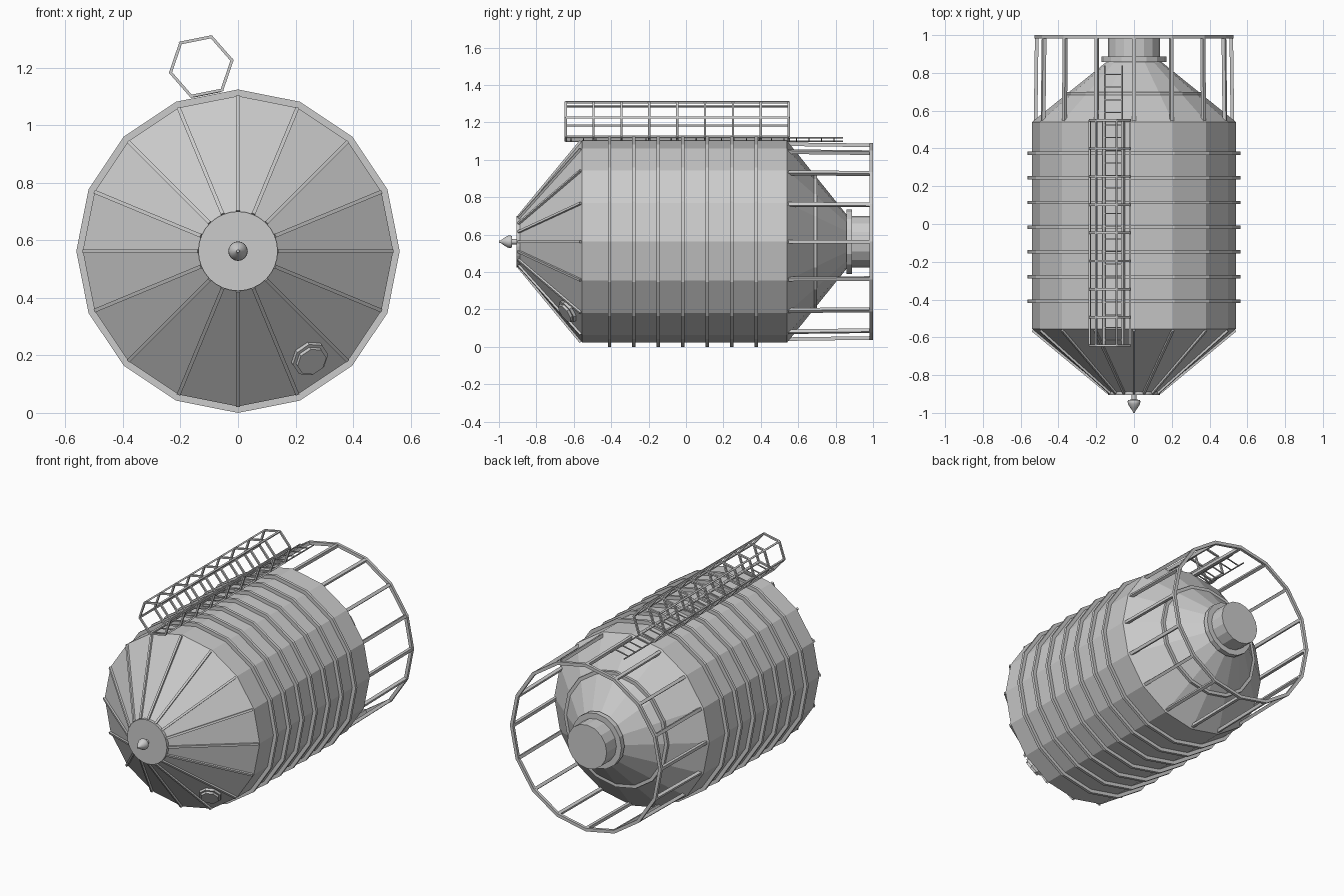
import bpy, bmesh
from math import sin, cos, pi, radians
from mathutils import Vector

if "Cube" in bpy.data.objects:
    bpy.data.objects.remove(bpy.data.objects["Cube"])

C = 0.5625          # height of the silo axis
N = 16              # sides of the shell


def P(a, r, y):
    """Point at angle a (from straight up), radius r, position y on the axis."""
    return Vector((r * sin(a), y, C + r * cos(a)))


def finish(name, bm, smooth=False):
    bmesh.ops.recalc_face_normals(bm, faces=bm.faces)
    me = bpy.data.meshes.new(name)
    bm.to_mesh(me)
    bm.free()
    ob = bpy.data.objects.new(name, me)
    bpy.context.collection.objects.link(ob)
    if smooth:
        bpy.context.view_layer.objects.active = ob
        ob.select_set(True)
        bpy.ops.object.shade_smooth_by_angle(angle=radians(35))
        ob.select_set(False)
    return ob


def lathe(name, profile, n=N, closed=False, smooth=False):
    """Spin (y, radius) points about the silo axis; open ends get capped."""
    bm = bmesh.new()
    rings = [[bm.verts.new(P(2 * pi * i / n, r, y)) for i in range(n)] for y, r in profile]
    pairs = list(zip(rings, rings[1:])) + ([(rings[-1], rings[0])] if closed else [])
    for A, B in pairs:
        for i in range(n):
            j = (i + 1) % n
            bm.faces.new((A[i], A[j], B[j], B[i]))
    if not closed:
        bm.faces.new(rings[0])
        bm.faces.new(rings[-1])
    return finish(name, bm, smooth)


def hoop(name, y, r0, r1, w, n=N):
    h = w / 2
    return lathe(name, [(y - h, r0), (y - h, r1), (y + h, r1), (y + h, r0)], n, closed=True)


def bar(bm, p, q, out, w, h):
    """Box bar from p to q; w wide, h thick along the 'out' direction."""
    d = (q - p).normalized()
    s = d.cross(out).normalized() * w / 2
    o = s.cross(d).normalized() * h / 2
    ends = [[bm.verts.new(e + s * i + o * j) for i, j in ((1, 1), (-1, 1), (-1, -1), (1, -1))]
            for e in (p, q)]
    for i in range(4):
        j = (i + 1) % 4
        bm.faces.new((ends[0][i], ends[0][j], ends[1][j], ends[1][i]))
    bm.faces.new(ends[0])
    bm.faces.new(ends[1])


# Shell: front cone, body, rear hopper
lathe("silo_shell", [(-0.89, 0.137), (-0.555, 0.54), (0.54, 0.54), (0.865, 0.137)])

# Body hoops
for k in range(7):
    hoop(f"body_hoop_{k + 1}", 0.375 - 0.1307 * k, 0.53, 0.5625, 0.018)

# Roof cap disc and acorn finial
lathe("roof_cap", [(-0.905, 0.138), (-0.886, 0.138)], 32)
lathe("roof_finial", [(-0.90, 0.014), (-0.93, 0.014), (-0.931, 0.03), (-0.94, 0.034),
                      (-0.952, 0.032), (-0.97, 0.022), (-0.985, 0.011), (-0.99, 0.007),
                      (-1.0, 0.005)], 16, smooth=True)

# Hopper band, outlet flange and outlet pipe
hoop("hopper_band", 0.692, 0.335, 0.362, 0.016)
lathe("outlet_flange", [(0.857, 0.172), (0.888, 0.172)])
lathe("outlet_pipe", [(0.86, 0.137), (0.985, 0.137)])

# Roof ribs and support legs on every shell corner
ribs, legs = bmesh.new(), bmesh.new()
for i in range(N):
    a = 2 * pi * i / N
    out = Vector((sin(a), 0, cos(a)))
    bar(ribs, P(a, 0.535, -0.561), P(a, 0.135, -0.892), out, 0.013, 0.02)
    bar(legs, P(a, 0.521, 0.535), P(a, 0.515, 0.99), out, 0.019, 0.019)
finish("roof_ribs", ribs)
finish("support_legs", legs)
hoop("base_ring", 0.991, 0.507, 0.527, 0.018)

# Ladder along one shell face
la = -pi / N
up = Vector((sin(la), 0, cos(la)))
side = Vector((cos(la), 0, -sin(la)))
Y = Vector((0, 1, 0))
base = Vector((0, 0, C)) + up * 0.557
ladder = bmesh.new()
for s in (-1, 1):
    bar(ladder, base + side * s * 0.047 - Y * 0.64, base + side * s * 0.047 + Y * 0.84, up, 0.006, 0.006)
for k in range(22):
    m = base + Y * (-0.615 + 0.067 * k)
    bar(ladder, m - side * 0.047, m + side * 0.047, up, 0.006, 0.006)
finish("ladder", ladder)

# Hexagonal safety cage around the ladder
centre = Vector((0, 0, C)) + up * 0.655
dirs = [up * cos(t) + side * sin(t) for t in (pi / 6 + k * pi / 3 for k in range(6))]
cage = bmesh.new()
for k in range(6):
    d, e = dirs[k] * 0.109, dirs[(k + 1) % 6] * 0.109
    bar(cage, centre + d - Y * 0.645, centre + d + Y * 0.55, dirs[k], 0.01, 0.01)
    for j in range(9):
        c = centre + Y * (-0.643 + 0.149 * j)
        bar(cage, c + d, c + e, d + e, 0.012, 0.01)
finish("ladder_cage", cage)

# Octagonal inspection hatch on the lower roof
ha = pi - 1.5 * 2 * pi / N
rad = Vector((sin(ha), 0, cos(ha)))
normal = (rad * 0.335 - Y * 0.403).normalized()
across = normal.cross(rad).normalized()
slope = across.cross(normal)
hub = P(ha, 0.444, -0.627)
hatch = bmesh.new()
rings = []
for r, h in ((0.066, -0.012), (0.066, 0.016), (0.054, 0.016), (0.054, 0.03)):
    rings.append([hatch.verts.new(hub + normal * h + (across * cos(t) + slope * sin(t)) * r)
                  for t in ((k + 0.5) * pi / 4 for k in range(8))])
for A, B in zip(rings, rings[1:]):
    for i in range(8):
        j = (i + 1) % 8
        hatch.faces.new((A[i], A[j], B[j], B[i]))
hatch.faces.new(rings[0])
hatch.faces.new(rings[-1])
finish("roof_hatch", hatch)
